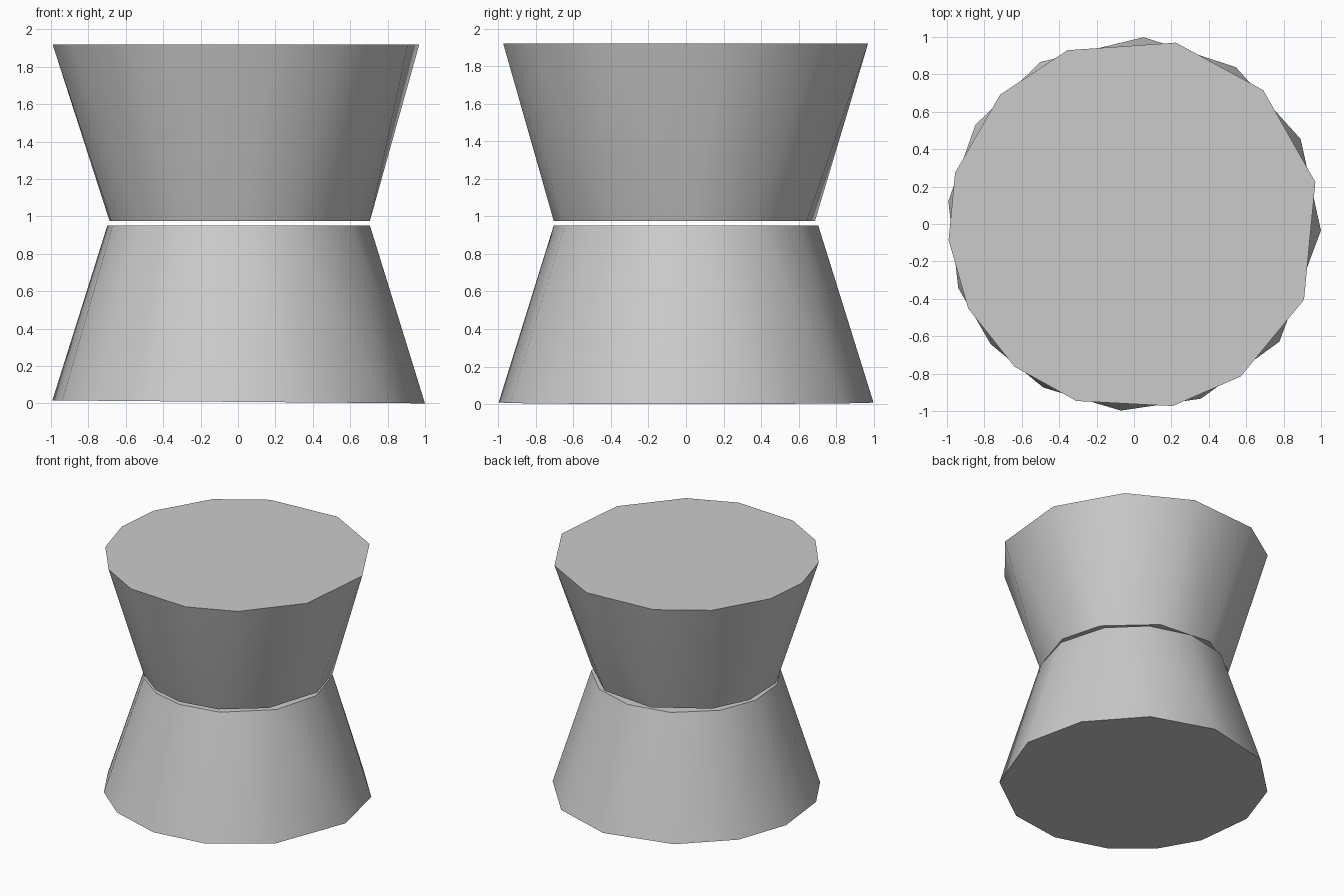
import bpy, bmesh
from math import radians, sin, cos

cube = bpy.data.objects.get("Cube")
if cube:
    bpy.data.objects.remove(cube, do_unlink=True)

grey = bpy.data.materials.new("light_grey")
grey.use_nodes = True
colour = (0.6, 0.6, 0.6, 1)
grey.diffuse_color = colour
grey.node_tree.nodes["Principled BSDF"].inputs["Base Color"].default_value = colour


def ring(bm, angles, radius, z, tilt=0.0):
    """Uneven polygon ring, given by its corner angles."""
    return [bm.verts.new((radius * cos(radians(a)), radius * sin(radians(a)),
                          z - tilt * cos(radians(a)))) for a in angles]


def frustum(name, low, high):
    """Solid faceted cone section spanning two uneven rings."""
    bm = bmesh.new()
    ring(bm, *low)
    ring(bm, *high)
    bmesh.ops.convex_hull(bm, input=bm.verts[:])
    bmesh.ops.dissolve_limit(bm, angle_limit=radians(1), verts=bm.verts[:], edges=bm.edges[:])
    bmesh.ops.recalc_face_normals(bm, faces=bm.faces[:])
    mesh = bpy.data.meshes.new(name)
    bm.to_mesh(mesh)
    bm.free()
    mesh.materials.append(grey)
    obj = bpy.data.objects.new(name, mesh)
    bpy.context.collection.objects.link(obj)
    bpy.ops.object.select_all(action='DESELECT')
    obj.select_set(True)
    bpy.context.view_layer.objects.active = obj
    bpy.ops.object.shade_smooth_by_angle(angle=radians(30))


# Lower cone, wide at the floor
base = [-2, 27, 57, 87, 120, 148, 173, 200, 220, 241, 266, 291, 321]
lower_neck = [0, 32, 59, 87, 116, 146, 172, 198, 222, 245, 267, 294, 329]
frustum("lower_cone", (base, 1.0, 0.008, 0.008), (lower_neck, 0.705, 0.952))

# Upper cone, wide at the top
upper_neck = [1, 29, 66, 103, 141, 167, 196, 221, 245, 267, 293, 324]
rim = [13, 46, 77, 111, 136, 164, 185, 207, 230, 252, 282, 305, 336]
frustum("upper_cone", (upper_neck, 0.705, 0.975), (rim, 0.995, 1.92))
